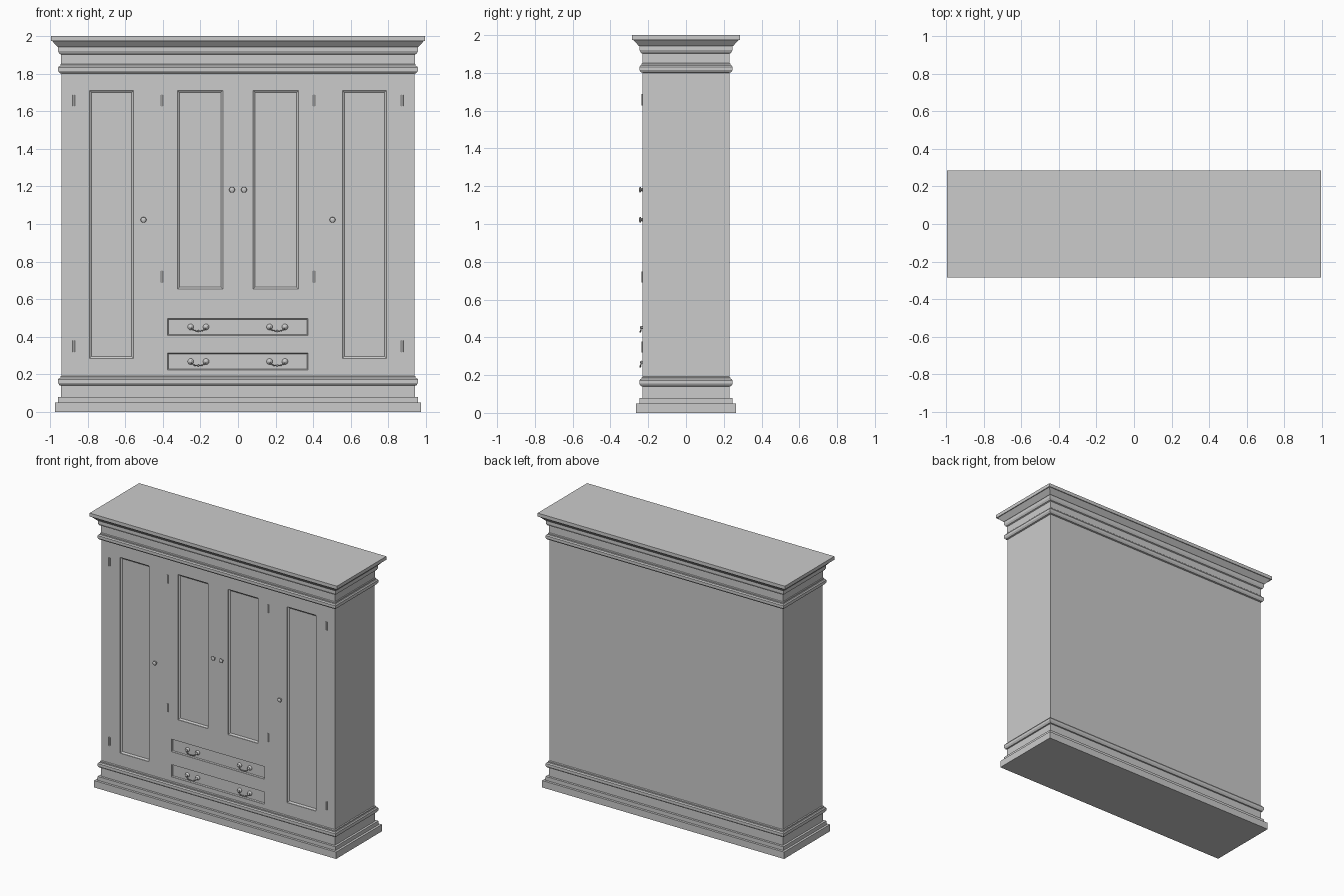
import bpy, bmesh, math
from mathutils import Vector, Matrix

if "Cube" in bpy.data.objects:
    bpy.data.objects.remove(bpy.data.objects["Cube"])

HX, HY = 0.94, 0.229          # carcass half sizes
FRONT = -HY


def loft(bm, rings):
    """Skin equal-length rings of points and cap both ends."""
    vr = [[bm.verts.new(p) for p in r] for r in rings]
    n = len(vr[0])
    for a, b in zip(vr, vr[1:]):
        for i in range(n):
            j = (i + 1) % n
            bm.faces.new((a[i], a[j], b[j], b[i]))
    bm.faces.new(vr[0][::-1])
    bm.faces.new(vr[-1])


def finish(bm, name, smooth=False):
    bmesh.ops.recalc_face_normals(bm, faces=bm.faces)
    me = bpy.data.meshes.new(name)
    bm.to_mesh(me)
    bm.free()
    ob = bpy.data.objects.new(name, me)
    bpy.context.collection.objects.link(ob)
    if smooth:
        bpy.ops.object.select_all(action='DESELECT')
        ob.select_set(True)
        bpy.context.view_layer.objects.active = ob
        bpy.ops.object.shade_smooth_by_angle(angle=math.radians(40))
    return ob


def lathe(bm, x, z, profile, n=16):
    """Turned part on the front face: profile of (radius, distance outwards)."""
    loft(bm, [[(x + r * math.cos(2 * math.pi * i / n), FRONT - d,
                z + r * math.sin(2 * math.pi * i / n)) for i in range(n)]
              for r, d in profile])


# carcass with plinth, waist mouldings and cornice: (offset, height)
profile = [(.035, 0), (.035, .05), (.018, .05), (.018, .078), (.002, .078),
           (.002, .14), (.010, .142), (.018, .155), (.018, .172), (.012, .180),
           (.006, .180), (.006, .188), (0, .192),
           (0, 1.80), (.010, 1.803), (.018, 1.815), (.018, 1.832), (.012, 1.840),
           (.006, 1.840), (.006, 1.848), (.002, 1.852), (.002, 1.902),
           (.010, 1.906), (.017, 1.920), (.017, 1.942), (.022, 1.944),
           (.050, 1.975), (.056, 1.975), (.056, 2.0)]
bm = bmesh.new()
loft(bm, [[(sx * (HX + d), sy * (HY + d), z)
           for sx, sy in ((-1, -1), (1, -1), (1, 1), (-1, 1))] for d, z in profile])
carcass = finish(bm, "carcass")

# recessed door panels and drawer fronts
bm = bmesh.new()


def pocket(x0, x1, z0, z1, inset, depth):
    def rect(i, y):
        return [(x0 + i, y, z0 + i), (x1 - i, y, z0 + i),
                (x1 - i, y, z1 - i), (x0 + i, y, z1 - i)]
    loft(bm, [rect(0, FRONT - .03), rect(0, FRONT + .004), rect(inset, FRONT + depth)])


for s in (-1, 1):
    for a, b, z0 in ((.555, .79, .285), (.08, .323, .653)):
        pocket(min(s * a, s * b), max(s * a, s * b), z0, 1.711, .011, .012)
for z0, z1 in ((.224, .313), (.407, .498)):
    pocket(-.376, .373, z0, z1, .005, .010)
cutter = finish(bm, "panel_cutter")
cutter.hide_render = True
cutter.hide_set(True)
mod = carcass.modifiers.new("panels", 'BOOLEAN')
mod.object = cutter
mod.operation = 'DIFFERENCE'
mod.solver = 'EXACT'

# door knobs
knob = [(.010, -.002), (.010, .002), (.006, .004), (.006, .007), (.012, .009),
        (.0155, .012), (.014, .016), (.008, .019), (.002, .020)]
bm = bmesh.new()
for s in (-1, 1):
    lathe(bm, s * .503, 1.022, knob)
    lathe(bm, s * .032, 1.182, knob)
finish(bm, "door_knobs", True)

# hinge barrels
bm = bmesh.new()
for s in (-1, 1):
    for x, zs in ((.874, (.349, 1.657)), (.405, (.719, 1.657))):
        for z in zs:
            bmesh.ops.create_cone(bm, cap_ends=True, segments=12, radius1=.006,
                                  radius2=.006, depth=.06,
                                  matrix=Matrix.Translation((s * x, FRONT, z)))
finish(bm, "hinges", True)

# drawer pulls: two rosettes, a hanging bail and small beads on it
rosette = [(.016, -.012), (.016, -.006), (.013, -.001), (.007, .002), (.007, .005),
           (.009, .009), (.006, .013), (.002, .014)]
bm = bmesh.new()
cu = bpy.data.curves.new("drawer_bails", 'CURVE')
cu.dimensions = '3D'
cu.bevel_depth = .0025
cu.bevel_resolution = 2
cu.use_fill_caps = True
for cx in (-.211, .209):
    for z in (.452, .268):
        for s in (-1, 1):
            lathe(bm, cx + s * .041, z, rosette)
        pts = []
        for i in range(13):
            a = math.pi * i / 12
            pts.append(Vector((cx - .041 * math.cos(a), FRONT - .006 - .007 * math.sin(a),
                               z - .022 * math.sin(a))))
        sp = cu.splines.new('POLY')
        sp.points.add(len(pts) - 1)
        for p, co in zip(sp.points, pts):
            p.co = (*co, 1)
        for i in (3, 4, 6, 8, 9):
            bmesh.ops.create_uvsphere(bm, u_segments=10, v_segments=6,
                                      radius=.0055 if i == 6 else .004,
                                      matrix=Matrix.Translation(pts[i]))
finish(bm, "drawer_pulls", True)
bpy.context.collection.objects.link(bpy.data.objects.new("drawer_bails", cu))
